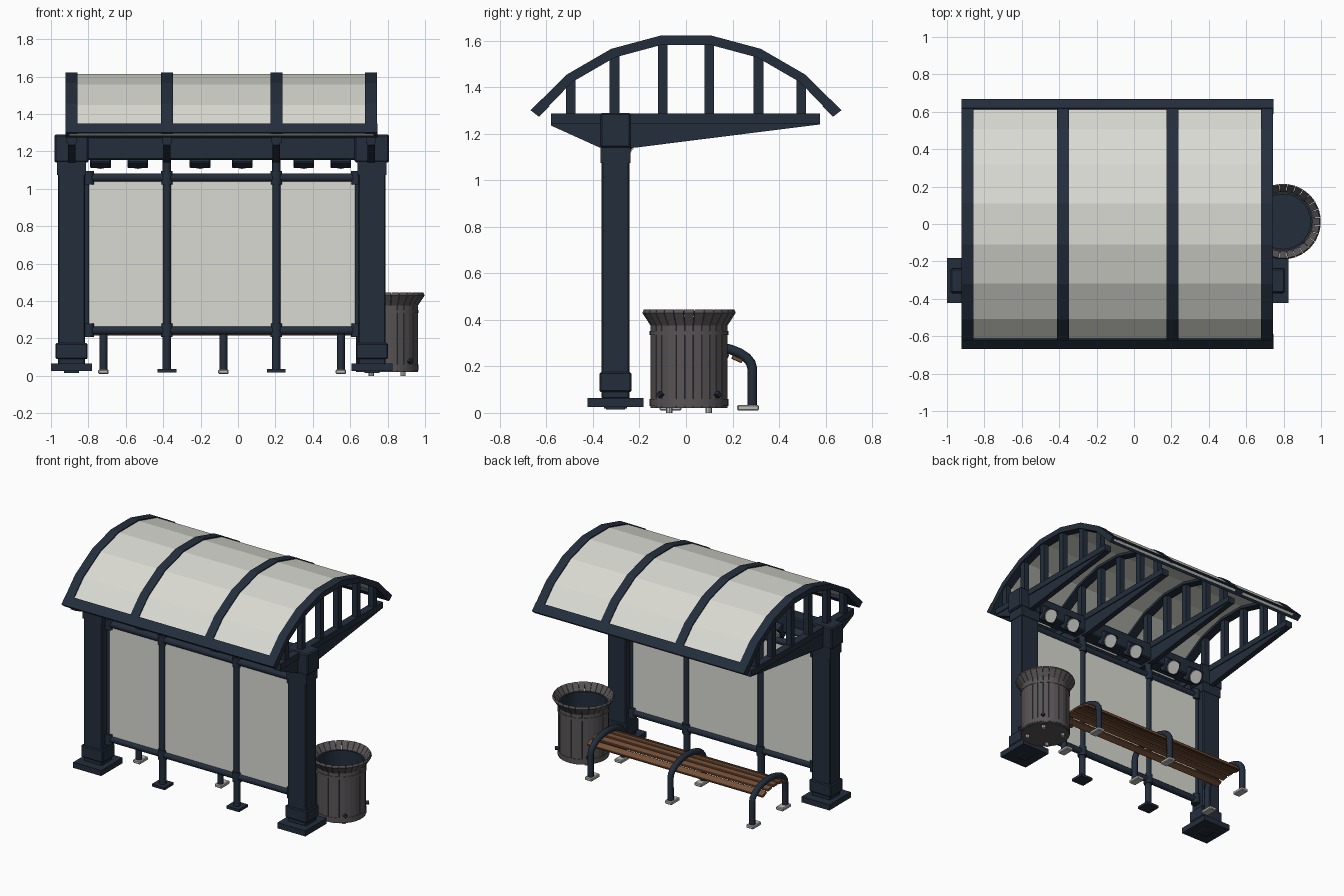
import bpy, bmesh, math
from math import sin, cos, pi, radians, sqrt
from mathutils import Matrix, Vector

if "Cube" in bpy.data.objects:
    bpy.data.objects.remove(bpy.data.objects["Cube"], do_unlink=True)


def material(name, rgb):
    m = bpy.data.materials.new(name)
    m.use_nodes = True
    m.diffuse_color = (*rgb, 1)
    m.node_tree.nodes["Principled BSDF"].inputs["Base Color"].default_value = (*rgb, 1)
    return m


NAVY = material("navy metal", (0.017, 0.027, 0.045))
PANEL = material("pale panel", (0.70, 0.70, 0.65))
STEEL = material("bin grey", (0.10, 0.09, 0.093))
WOOD = material("brown wood", (0.19, 0.085, 0.04))
FOOT = material("foot grey", (0.5, 0.5, 0.49))
LENS = material("lamp white", (0.85, 0.85, 0.82))


def finish(name, bm, mat, smooth=False):
    bmesh.ops.recalc_face_normals(bm, faces=bm.faces)
    me = bpy.data.meshes.new(name)
    bm.to_mesh(me)
    bm.free()
    me.materials.append(mat)
    if smooth:
        me.shade_smooth()
        me.set_sharp_from_angle(angle=radians(40))
    ob = bpy.data.objects.new(name, me)
    bpy.context.collection.objects.link(ob)
    return ob


def box(name, x, y, z, mat, bevel=0.0, tilt=None):
    """Box from (min, max) pairs; tilt turns it about its own x axis."""
    bm = bmesh.new()
    size = [b - a for a, b in (x, y, z)]
    mid = Vector([(a + b) / 2 for a, b in (x, y, z)])
    bmesh.ops.create_cube(bm, size=1, matrix=Matrix.Diagonal((*size, 1)))
    if bevel:
        bmesh.ops.bevel(bm, geom=bm.edges[:], offset=bevel, segments=1, affect='EDGES')
    bm.transform(Matrix.Translation(mid) @ Matrix.Rotation(tilt or 0, 4, 'X'))
    return finish(name, bm, mat)


def prism(name, outline, x0, x1, mat):
    """Extrude a (y, z) outline along x."""
    bm = bmesh.new()
    face = bm.faces.new([bm.verts.new((x0, y, z)) for y, z in outline])
    new = bmesh.ops.extrude_face_region(bm, geom=[face])["geom"]
    bmesh.ops.translate(bm, vec=(x1 - x0, 0, 0),
                        verts=[v for v in new if isinstance(v, bmesh.types.BMVert)])
    return finish(name, bm, mat)


def rod(name, a, b, r, mat, sides=12):
    a, b = Vector(a), Vector(b)
    bm = bmesh.new()
    bmesh.ops.create_cone(bm, cap_ends=True, segments=sides, radius1=r, radius2=r, depth=(b - a).length)
    turn = (b - a).to_track_quat('Z', 'Y').to_matrix().to_4x4()
    bm.transform(Matrix.Translation((a + b) / 2) @ turn)
    return finish(name, bm, mat, True)


# Roof arc: seven straight chords on a circle
R, CZ, N = 0.839, 0.79, 7
STEP = radians(15.03)


def arc(r, t):
    i = min(int(t), N - 1)
    p, q = [Vector((r * sin((k - N / 2) * STEP), CZ + r * cos((k - N / 2) * STEP))) for k in (i, i + 1)]
    return p.lerp(q, t - i)


def band(name, r_in, r_out, ts, x0, x1, mat):
    return prism(name, [arc(r_out, t) for t in ts] + [arc(r_in, t) for t in reversed(ts)], x0, x1, mat)


RIBS = (-0.89, -0.38, 0.205, 0.712)
WALL_Y = -0.303
whole = list(range(N + 1))
band("roof_panel", R - 0.022, R - 0.007, whole, -0.90, 0.725, PANEL)
band("front_roof_rail", R - 0.043, R + 0.002, (0, 0.31), -0.922, 0.745, NAVY)
band("back_roof_rail", R - 0.043, R + 0.002, (N - 0.31, N), -0.922, 0.745, NAVY)

# Trusses: curved rib, tapered arm and uprights
for x in RIBS:
    band("roof_rib", R - 0.04, R, whole, x - 0.032, x + 0.032, NAVY)
    box("truss_chord", (x - 0.027, x + 0.027), (-0.58, 0.575), (1.245, 1.287), NAVY)
    prism("tapered_arm", [(-0.58, 1.25), (0.575, 1.25), (0.575, 1.24), (-0.22, 1.14),
                          (-0.37, 1.14), (-0.58, 1.235)], x - 0.02, x + 0.02, NAVY)
    for y in (-0.495, -0.307, -0.1, 0.1, 0.312, 0.495):
        top = CZ + sqrt((R - 0.022) ** 2 - y * y)
        box("truss_upright", (x - 0.02, x + 0.02), (y - 0.021, y + 0.021), (1.28, top), NAVY)

# Main posts with stepped bases and head boxes
for x in (-0.89, 0.716):
    def block(name, hx, hy, z, bevel=0.0):
        box(name, (x - hx, x + hx), (WALL_Y - hy, WALL_Y + hy), z, NAVY, bevel)
    block("post", 0.073, 0.06, (0.06, 1.2), 0.006)
    block("post_base_plate", 0.11, 0.12, (0.025, 0.065))
    block("post_underplate", 0.04, 0.04, (0.015, 0.03))
    block("post_collar", 0.086, 0.069, (0.09, 0.175), 0.006)
    block("post_neck", 0.078, 0.064, (1.075, 1.15))
    block("post_head", 0.092, 0.066, (1.14, 1.29), 0.008)
box("main_beam", (-0.82, 0.65), (WALL_Y - 0.055, WALL_Y + 0.055), (1.155, 1.28), NAVY, 0.008)

# Lamps tilted out of the beam
axis = Vector((0, cos(radians(35)), -sin(radians(35))))
for x in (-0.735, -0.535, -0.203, 0.022, 0.352, 0.55):
    c = Vector((x, -0.25, 1.165))
    box("lamp_housing", (x - 0.055, x + 0.055), (c.y - 0.03, c.y + 0.03),
        (c.z - 0.05, c.z + 0.05), NAVY, 0.006, radians(-35))
    rod("lamp_lens", c + axis * 0.025, c + axis * 0.036, 0.046, LENS, 20)

# Wall screen: rails, mullions, joints, legs and panels
for z in (0.243, 1.06):
    rod("screen_rail", (-0.82, WALL_Y, z), (0.65, WALL_Y, z), 0.023, NAVY)
    for x in (-0.80, -0.38, 0.205, 0.635):
        rod("rail_joint", (x, WALL_Y, z - 0.036), (x, WALL_Y, z + 0.036), 0.031, NAVY)
for x in (-0.808, 0.637):
    rod("end_mullion", (x, WALL_Y, 0.23), (x, WALL_Y, 1.08), 0.014, NAVY)
for x in RIBS[1:3]:
    rod("mullion", (x, WALL_Y, 0.03), (x, WALL_Y, 1.17), 0.023, NAVY)
    box("screen_foot", (x - 0.05, x + 0.05), (WALL_Y - 0.05, WALL_Y + 0.05), (0.018, 0.036), NAVY)
for x0, x1 in ((-0.80, -0.39), (-0.37, 0.195), (0.215, 0.63)):
    box("screen_panel", (x0, x1), (WALL_Y - 0.006, WALL_Y + 0.006), (0.25, 1.05), PANEL)

# Bench: arched frames over curved rows of slats
BY, HALF, SPRING, RISE = 0.10, 0.185, 0.19, 0.095
for x in (-0.72, -0.078, 0.55):
    cu = bpy.data.curves.new("bench_frame", 'CURVE')
    cu.dimensions = '3D'
    cu.bevel_depth = 0.021
    cu.bevel_resolution = 2
    cu.use_fill_caps = True
    path = [(-HALF, 0.03)] + [(-HALF * cos(k * pi / 12), SPRING + RISE * sin(k * pi / 12))
                              for k in range(13)] + [(HALF, 0.03)]
    sp = cu.splines.new('POLY')
    sp.points.add(len(path) - 1)
    for p, (u, z) in zip(sp.points, path):
        p.co = (x, BY + u, z, 1)
    cu.materials.append(NAVY)
    bpy.context.collection.objects.link(bpy.data.objects.new("bench_frame", cu))
    for u in (-HALF, HALF):
        y = BY + u + math.copysign(0.018, -u)
        box("bench_foot", (x - 0.028, x + 0.028), (y - 0.047, y + 0.047), (0.01, 0.034), FOOT, 0.005)
for k in range(-2, 3):
    u = k * 0.06
    root = sqrt(1 - (u / HALF) ** 2)
    z = SPRING + RISE * root - 0.031
    box("bench_slat", (-0.775, 0.61), (BY + u - 0.024, BY + u + 0.024), (z - 0.009, z + 0.009),
        WOOD, 0.003, math.atan(-RISE * u / (HALF ** 2 * root)))

# Litter bin: flared staves, hoops, liner, floor and lugs
BIN = Vector((0.797, 0.013, 0))
STAVES = 28
bm = bmesh.new()
profile = [(0.158, 0.022), (0.165, 0.022), (0.165, 0.375), (0.201, 0.43), (0.194, 0.445), (0.158, 0.395)]
for k in range(STAVES):
    turn = Matrix.Translation(BIN) @ Matrix.Rotation(2 * pi * k / STAVES, 4, 'Z')
    sides = [[bm.verts.new(turn @ Vector((r, s * r * math.tan(pi / STAVES) * 0.94, z)))
              for r, z in profile] for s in (-1, 1)]
    for side in sides:
        bm.faces.new(side)
    for i in range(len(profile)):
        j = (i + 1) % len(profile)
        bm.faces.new((sides[0][i], sides[0][j], sides[1][j], sides[1][i]))
finish("bin_staves", bm, STEEL)


def lathe(name, outline, mat, closed=True):
    bm = bmesh.new()
    vs = [bm.verts.new(BIN + Vector((r, 0, z))) for r, z in outline]
    es = [bm.edges.new(p) for p in zip(vs, vs[1:] + vs[:1] if closed else vs[1:])]
    bmesh.ops.spin(bm, geom=vs + es, cent=BIN, axis=(0, 0, 1), angle=2 * pi, steps=STAVES)
    bmesh.ops.remove_doubles(bm, verts=bm.verts[:], dist=0.0001)
    return finish(name, bm, mat, True)


lathe("bin_liner", [(0, 0.05), (0.146, 0.05), (0.146, 0.395), (0.157, 0.395),
                    (0.157, 0.04), (0, 0.04)], NAVY, False)
for z0, z1 in ((0.03, 0.06), (0.335, 0.352)):
    lathe("bin_hoop", [(0.16, z0), (0.169, z0), (0.169, z1), (0.16, z1)], STEEL)
rod("bin_floor", BIN + Vector((0, 0, 0.02)), BIN + Vector((0, 0, 0.038)), 0.16, STEEL, STAVES)
for k in range(4):
    a = radians(45 + 90 * k)
    d = Vector((cos(a), sin(a), 0))
    rod("bin_lug", BIN + d * 0.15 + Vector((0, 0, 0.078)), BIN + d * 0.186 + Vector((0, 0, 0.078)),
        0.014, NAVY, 4)
    rod("bin_foot", BIN + d * 0.12, BIN + d * 0.12 + Vector((0, 0, 0.025)), 0.014, FOOT, 8)
